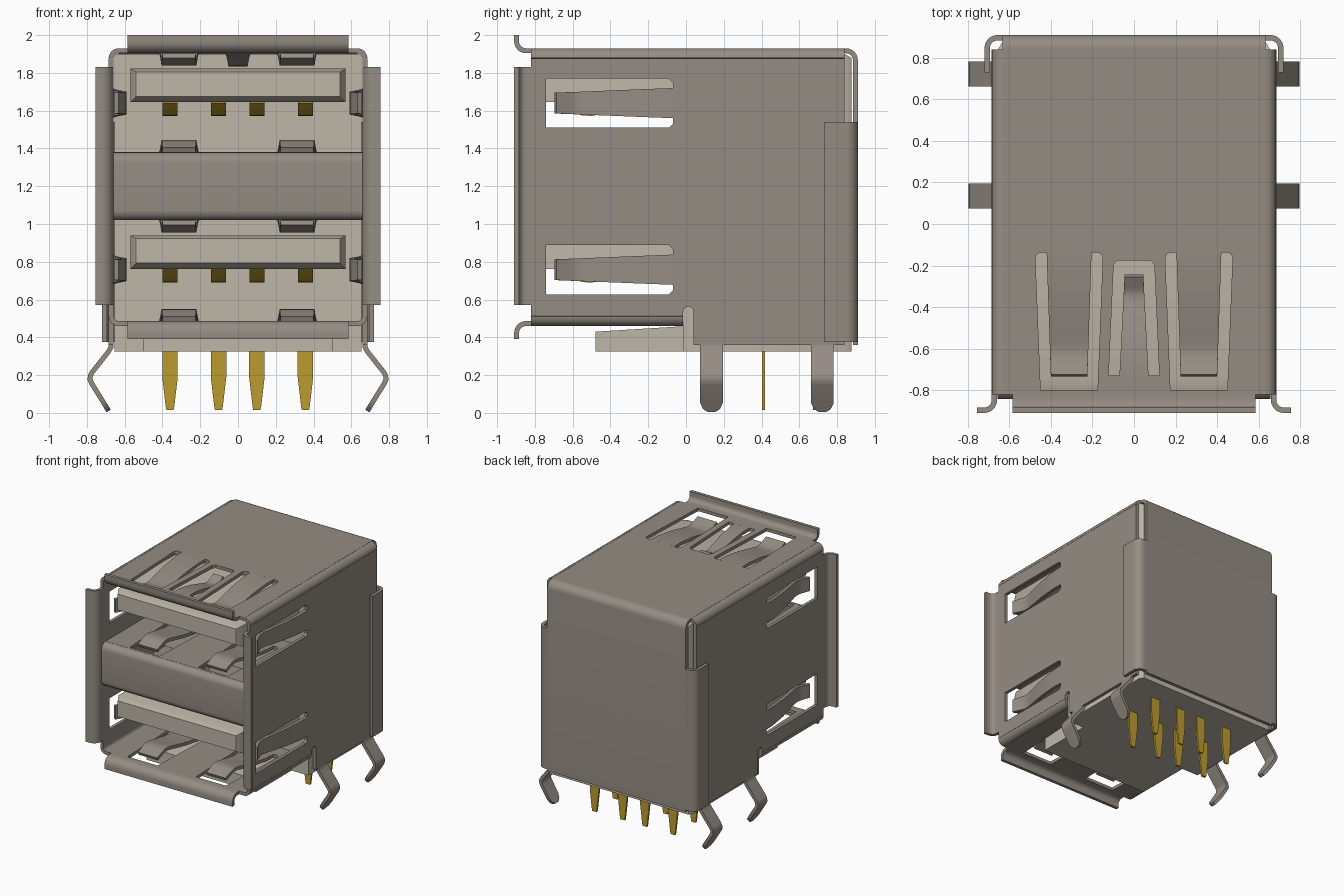
import bpy, bmesh, math
from mathutils import Vector

if "Cube" in bpy.data.objects:
    bpy.data.objects.remove(bpy.data.objects["Cube"], do_unlink=True)

T = 0.026                      # sheet metal thickness
TOP, BOTTOM, SIDE = 1.917, 0.473, 0.672   # sheet mid-planes of the shell
DIV_TOP, DIV_BOTTOM = 1.367, 1.033
made = []


def material(name, rgb, metallic=0.0):
    m = bpy.data.materials.new(name)
    m.use_nodes = True
    m.diffuse_color = (*rgb, 1)
    m.node_tree.nodes["Principled BSDF"].inputs["Base Color"].default_value = (*rgb, 1)
    return m


STEEL = material("warm grey steel", (0.30, 0.265, 0.23))
PLASTIC = material("beige plastic", (0.52, 0.47, 0.395))
BRASS = material("gold brass", (0.50, 0.33, 0.03))


def finish(name, bm, mat):
    bmesh.ops.remove_doubles(bm, verts=bm.verts, dist=1e-5)
    bmesh.ops.recalc_face_normals(bm, faces=bm.faces)
    me = bpy.data.meshes.new(name)
    bm.to_mesh(me)
    bm.free()
    me.materials.clear()
    me.materials.append(mat)
    ob = bpy.data.objects.new(name, me)
    bpy.context.collection.objects.link(ob)
    made.append(ob)


def arc(cx, cy, r, a0, a1, n=6):
    return [(cx + r * math.cos(math.radians(a0 + (a1 - a0) * i / n)),
             cy + r * math.sin(math.radians(a0 + (a1 - a0) * i / n))) for i in range(n + 1)]


def ribbon(name, pts, centre, hw, f, mat=STEEL, t=T):
    """Bent sheet following a 2D path; hw is the half width, f maps (a, b, c) to x, y, z."""
    pts = [Vector(p) for p in pts]
    n = len(pts)
    hws = hw if isinstance(hw, list) else [hw] * n
    bm = bmesh.new()
    rings = []
    for i, p in enumerate(pts):
        d0 = (p - pts[i - 1]).normalized() if i else (pts[1] - p).normalized()
        d1 = (pts[i + 1] - p).normalized() if i < n - 1 else d0
        d = (d0 + d1).normalized()
        nv = Vector((-d.y, d.x)) * (t / 2 / max(0.5, d.dot(d0)))
        q, r, h = p + nv, p - nv, hws[i]
        rings.append([bm.verts.new(f(*v)) for v in (
            (q.x, q.y, centre - h), (q.x, q.y, centre + h),
            (r.x, r.y, centre + h), (r.x, r.y, centre - h))])
    for a, b in zip(rings, rings[1:]):
        for k in range(4):
            bm.faces.new((a[k], a[(k + 1) % 4], b[(k + 1) % 4], b[k]))
    bm.faces.new(rings[0])
    bm.faces.new(rings[-1])
    finish(name, bm, mat)


def panel(name, loops, f):
    """Flat sheet from an outline and hole outlines."""
    cu = bpy.data.curves.new(name + "_profile", 'CURVE')
    cu.dimensions, cu.fill_mode, cu.extrude = '2D', 'BOTH', T / 2
    for loop in loops:
        sp = cu.splines.new('POLY')
        sp.points.add(len(loop) - 1)
        for pt, (a, b) in zip(sp.points, loop):
            pt.co = (a, b, 0, 1)
        sp.use_cyclic_u = True
    tmp = bpy.data.objects.new(name + "_profile", cu)
    bpy.context.collection.objects.link(tmp)
    dg = bpy.context.evaluated_depsgraph_get()
    me = bpy.data.meshes.new_from_object(tmp.evaluated_get(dg))
    bm = bmesh.new()
    bm.from_mesh(me)
    for v in bm.verts:
        v.co = f(*v.co)
    bpy.data.objects.remove(tmp, do_unlink=True)
    bpy.data.curves.remove(cu)
    bpy.data.meshes.remove(me)
    finish(name, bm, STEEL)


def loft(name, rings, mat=PLASTIC):
    """Block through rectangles (y, half width, z low, z high)."""
    bm = bmesh.new()
    rs = [[bm.verts.new(c) for c in ((-h, y, a), (h, y, a), (h, y, b), (-h, y, b))]
          for y, h, a, b in rings]
    for a, b in zip(rs, rs[1:]):
        for k in range(4):
            bm.faces.new((a[k], a[(k + 1) % 4], b[(k + 1) % 4], b[k]))
    bm.faces.new(rs[0])
    bm.faces.new(rs[-1])
    finish(name, bm, mat)


def rect(a0, b0, a1, b1):
    return [(a0, b0), (a1, b0), (a1, b1), (a0, b1)]


def spring(name, root, tip, centre, h0, h1, depth, f):
    """Contact tongue dipping to depth and curling back at the tip."""
    prof = [(0, 0), (0.15, 0.02), (0.4, 0.3), (0.68, 0.82), (0.75, 0.96),
            (0.8, 1), (0.85, 0.95), (0.9, 0.78), (1, 0.4)]
    ribbon(name, [(root + (tip - root) * u, depth * v) for u, v in prof], centre,
           [h0 + (h1 - h0) * u for u, v in prof], f)


def slot(x):
    """Tapered window with round back ends, around one horizontal tongue."""
    return ([(x - 0.137, -0.80), (x + 0.137, -0.80)] + arc(x + 0.135, -0.165, 0.027, 0, 90, 4)
            + arc(x - 0.135, -0.165, 0.027, 90, 180, 4))


# Axis maps from sheet coordinates to the model
def flat(z):
    return lambda a, b, c: (a, b, z + c)


def yzx(a, b, c):
    return (c, a, b)


SX = 0.3125
slots = [slot(-SX), slot(SX)]
centre_slot = [(-0.122, -0.73), (0.122, -0.73), (0.098, -0.195), (0.08, -0.175),
               (-0.08, -0.175), (-0.098, -0.195)]

# Shell top and bottom, divider shelves
panel("shell_top", [rect(-0.632, -0.82, 0.632, 0.847)] + slots + [centre_slot], flat(TOP))
panel("shell_bottom", [rect(-0.632, -0.82, 0.632, -0.015)] + slots, flat(BOTTOM))
panel("divider_top", [rect(-0.658, -0.79, 0.658, 0.0)] + [
    [(a, max(b, -0.77)) for a, b in s] for s in slots], flat(DIV_TOP))
panel("divider_bottom", [rect(-0.658, -0.79, 0.658, 0.0)] + [
    [(a, max(b, -0.77)) for a, b in s] for s in slots], flat(DIV_BOTTOM))
ribbon("divider_front", arc(-0.79, DIV_TOP - 0.04, 0.04, 90, 180)
       + arc(-0.79, DIV_BOTTOM + 0.04, 0.04, 180, 270), 0, 0.658, yzx)

# Horizontal tongues
for s, side in ((1, "left"), (-1, "right")):
    for part, z, d in (("top", TOP, -0.064), ("bottom", BOTTOM, 0.064),
                       ("divider_top", DIV_TOP, 0.064), ("divider_bottom", DIV_BOTTOM, -0.064)):
        spring(f"{part}_spring_{side}", -0.138, -0.73, s * SX, 0.108, 0.088, d,
               lambda a, b, c, z=z: (c, a, z + b))
spring("top_spring_centre", -0.73, -0.25, 0, 0.07, 0.045, -0.07,
       lambda a, b, c: (c, a, TOP + b))

# Side walls with notch and spring windows
wall = ([(-0.82, 0.513), (-0.015, 0.513)] + arc(0.0125, 0.535, 0.0275, 180, 0, 8)
        + [(0.04, 0.36), (0.84, 0.36), (0.84, 1.877), (-0.82, 1.877)])
PORTS = (("upper", 1.64), ("lower", 0.758))
windows = [[(-0.74, z - 0.13), (-0.09, z - 0.13), (-0.07, z - 0.11), (-0.07, z + 0.11),
            (-0.09, z + 0.13), (-0.74, z + 0.13)] for _, z in PORTS]
foot = [(0.672, 0.40), (0.672, 0.35), (0.685, 0.325), (0.772, 0.215), (0.782, 0.195), (0.783, 0.175),
        (0.774, 0.155), (0.715, 0.06), (0.695, 0.027), (0.685, 0.01)]
foot_hw = [0.06] * 7 + [0.06, 0.045, 0.018]
flange = [(0, -0.82)] + arc(0.05, -0.847, 0.05, 180, 270) + [(0.083, -0.897)]
for s, side in ((1, "left"), (-1, "right")):
    panel(f"shell_side_{side}", [wall] + windows, lambda a, b, c, s=s: (s * (SIDE + c), a, b))
    for port, z in PORTS:
        spring(f"side_spring_{port}_{side}", -0.068, -0.69, z, 0.08, 0.055, -0.069,
               lambda a, b, c, s=s: (s * (SIDE + b), a, c))
    # Rounded long edges of the shell
    along_y = lambda a, b, c, s=s: (s * a, c, b)
    ribbon(f"shell_top_edge_{side}", arc(SIDE - 0.04, TOP - 0.04, 0.04, 0, 90), 0.01, 0.83, along_y)
    ribbon(f"shell_bottom_edge_{side}", arc(SIDE - 0.04, BOTTOM + 0.04, 0.04, 0, -90),
           -0.4175, 0.4025, along_y)
    # Flared side lip and wrapped rear flap
    ribbon(f"side_lip_{side}", flange, 1.2, 0.63, lambda a, b, c, s=s: (s * (SIDE + a), b, c))
    ribbon(f"rear_flap_{side}", [(0.62, 0.897)] + arc(0.657, 0.847, 0.05, 90, 0) + [(0.707, 0.73)],
           0.9575, 0.5825, lambda a, b, c, s=s: (s * a, b, c))
    # Mounting feet
    for where, y in (("front", 0.135), ("rear", 0.722)):
        ribbon(f"mounting_foot_{where}_{side}", foot, y, foot_hw, along_y)

# Flared lips above and below the opening
ribbon("top_lip", flange, 0, 0.585, lambda a, b, c: (c, b, TOP + a))
ribbon("bottom_lip", flange, 0, 0.585, lambda a, b, c: (c, b, BOTTOM - a))

# Rear cover folded down from the top
ribbon("rear_cover", [(0.84, TOP)] + arc(0.847, 1.867, 0.05, 90, 0) + [(0.897, 0.36)], 0, 0.632, yzx)

# Plastic body, sloped base and tongue blades
loft("insulator_body", [(-0.015, 0.655, 0.325, 1.90), (0.84, 0.655, 0.325, 1.90),
                        (0.875, 0.635, 0.325, 1.88)])
loft("insulator_base", [(-0.48, 0.5, 0.325, 0.43), (-0.01, 0.5, 0.325, 0.459)])
for port, z in PORTS:
    loft(f"blade_{port}", [(-0.80, 0.54, z + 0.035, z + 0.165), (-0.745, 0.57, z + 0.005, z + 0.182),
                           (0.0, 0.57, z + 0.005, z + 0.182)])

# Contacts under the blades and solder pins
for i, x in enumerate((-0.36, -0.103, 0.1, 0.357)):
    for (port, z), y in zip(PORTS, (0.68, 0.41)):
        ribbon(f"contact_{port}_{i + 1}",
               [(-0.02, z - 0.003), (-0.3, z - 0.02), (-0.45, z - 0.052), (-0.5, z - 0.06),
                (-0.55, z - 0.058), (-0.6, z - 0.035), (-0.66, z + 0.006)],
               x, 0.04, yzx, BRASS, 0.015)
        ribbon(f"solder_pin_{port}_{i + 1}",
               [(y, 0.34), (y, 0.19), (y, 0.035), (y, 0.015)],
               x, [0.041, 0.041, 0.023, 0.019], yzx, BRASS, 0.016)

# Smooth the bends, keep the edges sharp
for ob in bpy.context.selected_objects:
    ob.select_set(False)
for ob in made:
    ob.select_set(True)
bpy.context.view_layer.objects.active = made[0]
bpy.ops.object.shade_smooth_by_angle(angle=math.radians(35))
